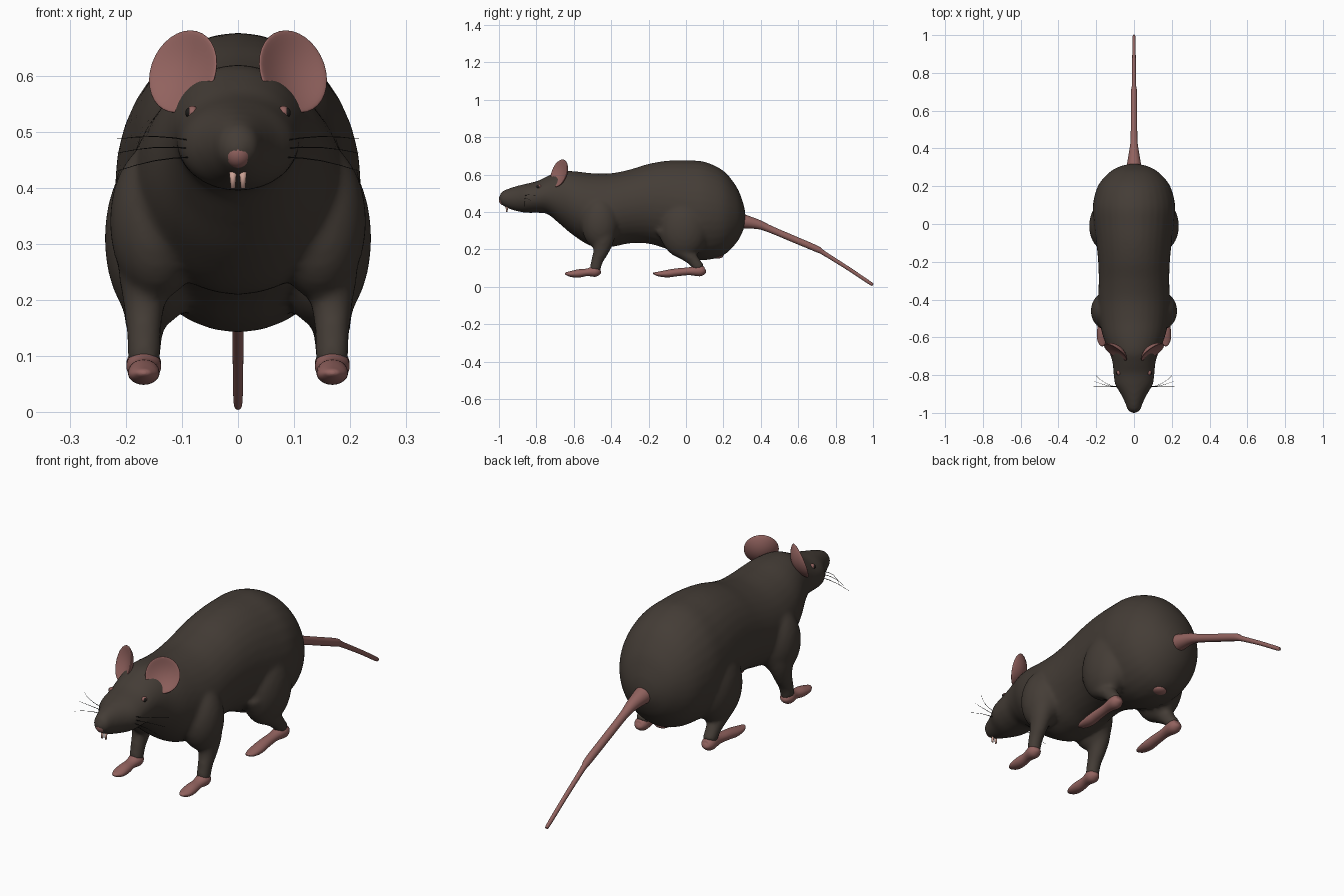
import bpy, bmesh, math
from mathutils import Vector, Matrix

if "Cube" in bpy.data.objects:
    bpy.data.objects.remove(bpy.data.objects["Cube"])


def material(name, rgb):
    m = bpy.data.materials.new(name)
    m.use_nodes = True
    m.diffuse_color = (*rgb, 1)
    m.node_tree.nodes["Principled BSDF"].inputs["Base Color"].default_value = (*rgb, 1)
    return m


FUR = material("dark fur", (0.058, 0.046, 0.037))
SKIN = material("pink skin", (0.29, 0.125, 0.115))
BLACK = material("black", (0.012, 0.011, 0.01))
TOOTH = material("pale tooth", (0.6, 0.36, 0.3))


def interpolate(rows, steps=5):
    """Catmull-Rom through rows of numbers."""
    out = []
    for i in range(len(rows) - 1):
        a, b, c, d = (rows[max(0, min(len(rows) - 1, i + k))] for k in (-1, 0, 1, 2))
        for s in range(steps):
            t = s / steps
            out.append([q + 0.5 * t * (r - p + t * (2*p - 5*q + 4*r - e + t * (3*(q - r) + e - p)))
                        for p, q, r, e in zip(a, b, c, d)])
    return out + [list(rows[-1])]


def loft(bm, rows, upright=False, sides=32):
    """Tube along rows of x, y, z, half width, half height."""
    rows = interpolate(rows)
    rings = []
    for i, (x, y, z, w, h) in enumerate(rows):
        before, after = rows[max(i - 1, 0)], rows[min(i + 1, len(rows) - 1)]
        tangent = Vector((0, after[1] - before[1], after[2] - before[2])).normalized()
        up = Vector((0, 0, 1)) if upright else Vector((1, 0, 0)).cross(tangent)
        ring = []
        for k in range(sides):
            a = math.tau * k / sides
            ring.append(bm.verts.new(Vector((x + w * math.cos(a), y, z)) + up * (h * math.sin(a))))
        rings.append(ring)
    for r, s in zip(rings, rings[1:]):
        for k in range(sides):
            n = (k + 1) % sides
            bm.faces.new((r[k], r[n], s[n], s[k]))
    bm.faces.new(rings[0])
    bm.faces.new(rings[-1])


def ellipsoid(bm, centre, radii):
    m = Matrix.Translation(centre) @ Matrix.Diagonal((*radii, 1))
    bmesh.ops.create_uvsphere(bm, u_segments=24, v_segments=16, radius=1, matrix=m)


def finish(bm, name, mat):
    bmesh.ops.recalc_face_normals(bm, faces=bm.faces)
    for f in bm.faces:
        f.smooth = True
    mesh = bpy.data.meshes.new(name)
    bm.to_mesh(mesh)
    bm.free()
    mesh.materials.append(mat)
    ob = bpy.data.objects.new(name, mesh)
    bpy.context.collection.objects.link(ob)
    return ob


def lofted(name, mat, rows):
    bm = bmesh.new()
    loft(bm, rows)
    return finish(bm, name, mat)


def ball(name, mat, centre, radii):
    bm = bmesh.new()
    ellipsoid(bm, centre, radii)
    return finish(bm, name, mat)


# Body and head: y, top, bottom, half width
profile = [
    (-1.0, .48, .455, .012), (-.985, .508, .437, .034), (-.95, .525, .418, .046),
    (-.9, .54, .403, .07), (-.85, .552, .395, .1), (-.79, .567, .395, .109),
    (-.74, .592, .388, .113), (-.68, .617, .34, .13), (-.6, .618, .273, .163),
    (-.5, .607, .215, .185), (-.4, .607, .213, .19), (-.3, .627, .232, .187),
    (-.2, .657, .23, .19), (-.1, .674, .2, .2), (0, .676, .158, .213),
    (.1, .668, .142, .218), (.2, .62, .168, .192), (.27, .535, .235, .135),
    (.305, .45, .3, .075), (.318, .39, .345, .02),
]
body = bmesh.new()
loft(body, [(0, y, (t + b) / 2, w, (t - b) / 2) for y, t, b, w in profile], upright=True)

# Shoulders, thighs and lower legs are fused into the body
for s in (1, -1):
    ellipsoid(body, (s * .145, -.46, .34), (.084, .1, .14))
    ellipsoid(body, (s * .15, -.01, .31), (.088, .13, .16))
    loft(body, [(s * .155, -.44, .33, .06, .075), (s * .163, -.443, .25, .05, .058),
                (s * .167, -.455, .19, .037, .042), (s * .168, -.475, .14, .031, .032),
                (s * .168, -.488, .085, .03, .03)])
    loft(body, [(s * .15, -.06, .31, .06, .1), (s * .157, -.045, .235, .054, .07),
                (s * .162, -.005, .185, .043, .045), (s * .166, .04, .14, .033, .032),
                (s * .168, .075, .095, .03, .03)])
torso = finish(body, "body", FUR)
remesh = torso.modifiers.new("fuse", 'REMESH')
remesh.mode = 'VOXEL'
remesh.voxel_size = .01
remesh.use_smooth_shade = True
smooth = torso.modifiers.new("soften", 'SMOOTH')
smooth.factor = .5
smooth.iterations = 8

# Tail
lofted("tail", SKIN, [
    (0, .285, .352, .042, .042), (0, .325, .346, .036, .035), (0, .39, .332, .025, .025),
    (0, .45, .308, .018, .019), (0, .58, .253, .017, .018), (0, .7, .202, .016, .017),
    (0, .74, .178, .011, .012), (0, .87, .096, .0095, .01), (0, .985, .019, .008, .009),
    (0, .998, .011, .003, .004)])

# Nose tip and underside patch
ball("nose", SKIN, (0, -.974, .463), (.026, .026, .028))
ball("underside_patch", SKIN, (0, .17, .167), (.036, .03, .016))


def ear(name, s):
    bm = bmesh.new()
    bmesh.ops.create_uvsphere(bm, u_segments=32, v_segments=20, radius=1)
    facing = Vector((s * .55, -.78, .3)).normalized()
    side = Vector((0, 0, 1)).cross(facing).normalized()
    up = facing.cross(side)
    for v in bm.verts:
        x, y, z = v.co
        cup = .024 * (x * x + y * y)
        v.co = Vector((s * .085, -.66, .6)) + side * x * .072 + up * y * .077 + facing * (z * .012 + cup)
    finish(bm, name, SKIN)


for s, label in ((1, "left"), (-1, "right")):
    ear(label + "_ear", s)

    # Feet: heel, narrow middle, toe pad, tip
    lofted(label + "_front_foot", SKIN, [
        (s * .168, -.457, .088, .006, .006), (s * .168, -.465, .085, .022, .02),
        (s * .168, -.488, .082, .031, .029), (s * .168, -.53, .077, .025, .02),
        (s * .168, -.575, .071, .028, .022), (s * .168, -.615, .068, .026, .016),
        (s * .168, -.64, .07, .014, .008), (s * .168, -.647, .071, .004, .003)])
    lofted(label + "_hind_foot", SKIN, [
        (s * .168, .105, .09, .006, .006), (s * .168, .098, .088, .022, .02),
        (s * .168, .072, .086, .031, .03), (s * .168, .015, .083, .024, .021),
        (s * .168, -.05, .077, .026, .021), (s * .168, -.1, .07, .028, .02),
        (s * .168, -.145, .068, .023, .013), (s * .168, -.17, .071, .012, .006),
        (s * .168, -.177, .072, .004, .003)])

    # Eye with its lid
    ball(label + "_eyelid", SKIN, (s * .081, -.787, .533), (.011, .014, .013))
    ball(label + "_eye", BLACK, (s * .086, -.79, .534), (.008, .009, .009))

    # Front tooth
    bm = bmesh.new()
    bmesh.ops.create_cone(bm, cap_ends=True, segments=12, radius1=.004, radius2=.007, depth=.034,
                          matrix=Matrix.Translation((s * .009, -.958, .416)))
    finish(bm, label + "_tooth", TOOTH)

    # Whiskers
    curve = bpy.data.curves.new(label + "_whiskers", 'CURVE')
    curve.dimensions = '3D'
    curve.bevel_depth = .0013
    curve.bevel_resolution = 1
    for root_z, tip_y, tip_z in ((.484, -.79, .487), (.47, -.83, .462), (.455, -.862, .43)):
        spline = curve.splines.new('POLY')
        spline.points.add(4)
        for i, p in enumerate(spline.points):
            t = i / 4
            p.co = (s * (.08 + .135 * t), -.862 + (tip_y + .862) * t * t,
                    root_z + (tip_z - root_z) * t + .006 * math.sin(math.pi * t), 1)
            p.radius = 1 - .6 * t
    curve.materials.append(BLACK)
    whiskers = bpy.data.objects.new(label + "_whiskers", curve)
    bpy.context.collection.objects.link(whiskers)
